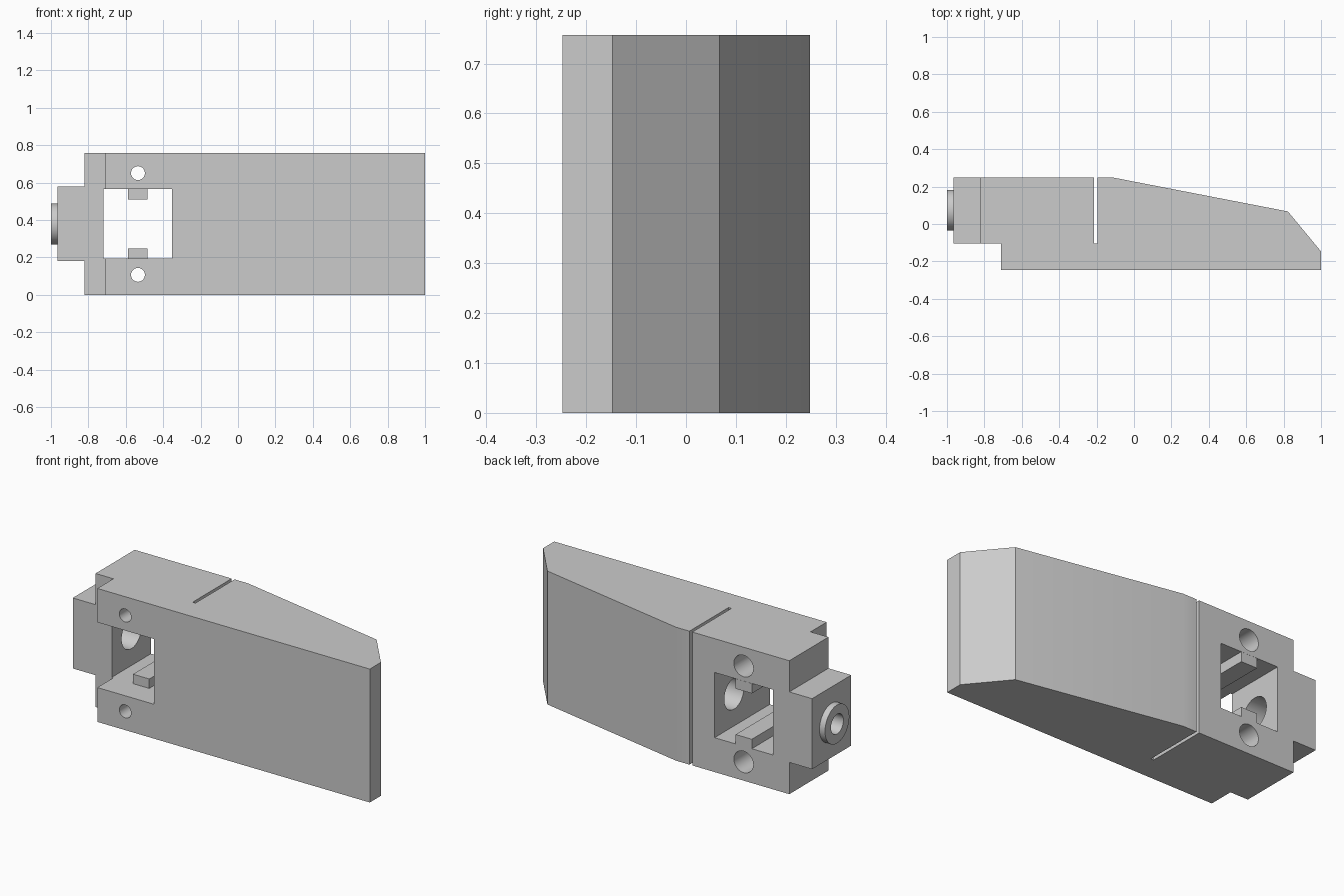
import bpy, bmesh, math
from mathutils import Matrix, Vector

cube = bpy.data.objects.get("Cube")
if cube:
    bpy.data.objects.remove(cube, do_unlink=True)

HEIGHT = 0.757
MID_Z = HEIGHT / 2
BORE_Y = 0.073

grey = bpy.data.materials.new("plain grey")
grey.use_nodes = True
grey.diffuse_color = (0.6, 0.6, 0.6, 1)
grey.node_tree.nodes["Principled BSDF"].inputs["Base Color"].default_value = (0.6, 0.6, 0.6, 1)


def finish(name, bm):
    bmesh.ops.recalc_face_normals(bm, faces=bm.faces)
    mesh = bpy.data.meshes.new(name)
    bm.to_mesh(mesh)
    bm.free()
    mesh.materials.append(grey)
    obj = bpy.data.objects.new(name, mesh)
    bpy.context.collection.objects.link(obj)
    return obj


def prism(name, outline):
    bm = bmesh.new()
    base = bm.faces.new([bm.verts.new((x, y, 0)) for x, y in outline])
    top = bmesh.ops.extrude_face_region(bm, geom=[base])["geom"]
    bmesh.ops.translate(bm, vec=(0, 0, HEIGHT),
                        verts=[v for v in top if isinstance(v, bmesh.types.BMVert)])
    return finish(name, bm)


def box(name, low, high):
    low, high = Vector(low), Vector(high)
    bm = bmesh.new()
    bmesh.ops.create_cube(bm, size=1, matrix=Matrix.Translation((low + high) / 2)
                          @ Matrix.Diagonal((high - low).to_4d()))
    return finish(name, bm)


def rod(name, start, end, radius):
    start, end = Vector(start), Vector(end)
    axis = end - start
    turn = axis.to_track_quat("Z", "Y").to_matrix().to_4x4()
    bm = bmesh.new()
    bmesh.ops.create_cone(bm, cap_ends=True, segments=48, radius1=radius, radius2=radius,
                          depth=axis.length, matrix=Matrix.Translation((start + end) / 2) @ turn)
    return finish(name, bm)


def combine(target, tool, operation="DIFFERENCE"):
    mod = target.modifiers.new("combine", "BOOLEAN")
    mod.operation, mod.solver, mod.object = operation, "EXACT", tool
    bpy.context.view_layer.objects.active = target
    bpy.ops.object.modifier_apply(modifier=mod.name)
    bpy.data.objects.remove(tool, do_unlink=True)


# Main body with the tapered tail and stepped nose
body = prism("holder_body", [
    (-0.965, -0.103), (-0.71, -0.103), (-0.71, -0.247), (1, -0.247),
    (1, -0.147), (0.823, 0.067), (-0.11, 0.248), (-0.965, 0.248)])

# Nose corners removed above and below
for low, high in ((-0.1, 0.18), (0.58, 0.9)):
    combine(body, box("nose_cut", (-1.1, -0.4, low), (-0.822, 0.4, high)))

# Round boss on the nose
combine(body, rod("boss", (-1, BORE_Y, MID_Z), (-0.93, BORE_Y, MID_Z), 0.109), "UNION")

# Square window and thin slot
combine(body, box("window_cut", (-0.72, -0.4, 0.195), (-0.353, 0.4, 0.565)))
combine(body, box("slot_cut", (-0.213, -0.103, -0.1), (-0.195, 0.4, 0.9)))

# Stepped bore along the length
for start, end, radius in ((-1.1, -0.85, 0.056), (-0.88, -0.65, 0.088), (-0.4, -0.204, 0.088)):
    combine(body, rod("bore_cut", (start, BORE_Y, MID_Z), (end, BORE_Y, MID_Z), radius))

# Counterbored screw holes and window rails, mirrored about mid height
for side, label in ((-1, "lower"), (1, "upper")):
    z = MID_Z + side * 0.272
    combine(body, rod("screw_cut", (-0.535, -0.4, z), (-0.535, 0.4, z), 0.037))
    combine(body, rod("head_cut", (-0.535, -0.1, z), (-0.535, 0.4, z), 0.061))
    near, far = sorted((MID_Z + side * 0.13, MID_Z + side * 0.186))
    box(label + "_rail", (-0.587, -0.103, near), (-0.485, 0.248, far))

# Smooth round surfaces, keep edges sharp
bpy.ops.object.select_all(action="DESELECT")
body.select_set(True)
bpy.context.view_layer.objects.active = body
bpy.ops.object.shade_smooth_by_angle(angle=math.radians(30))
